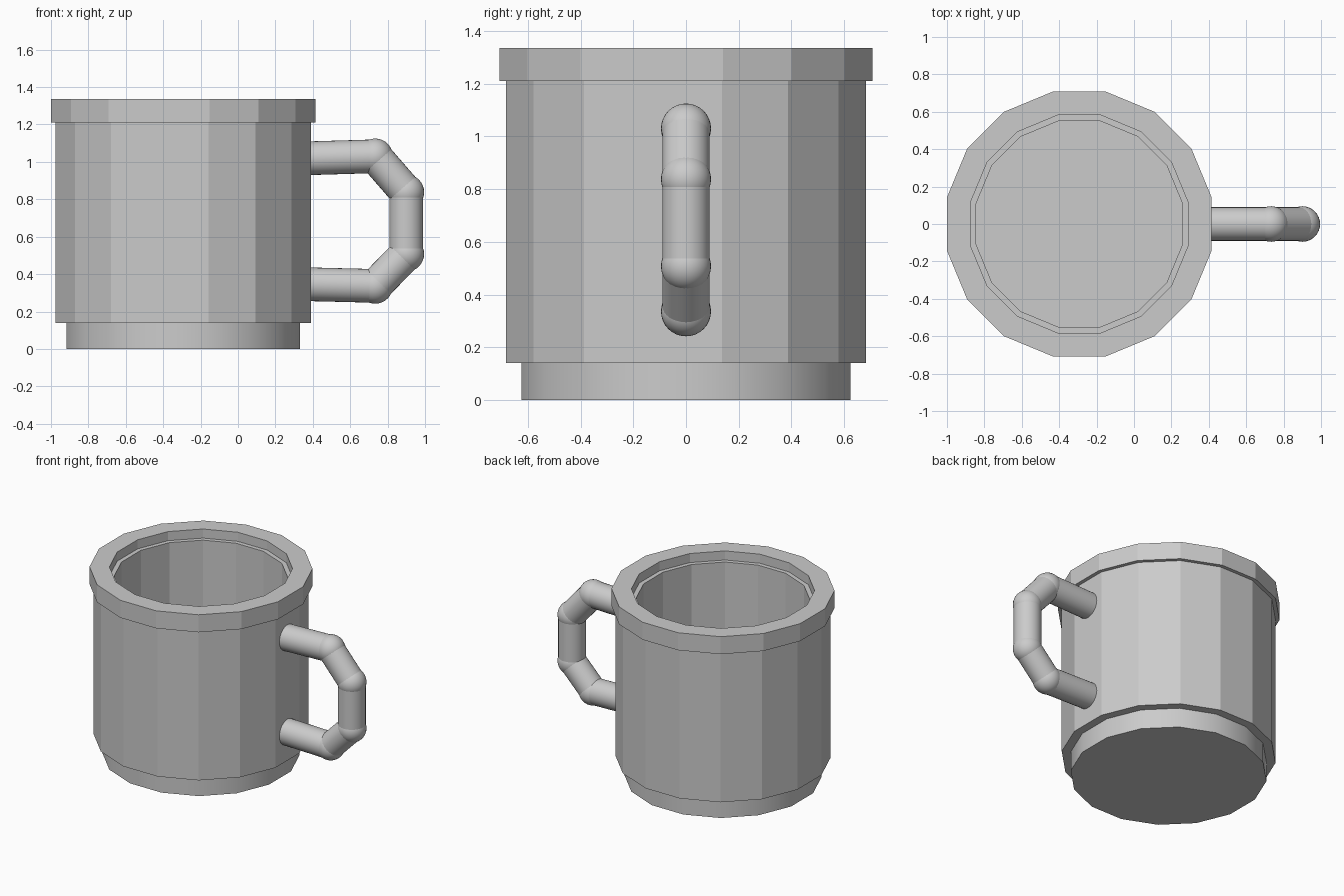
import bpy, bmesh, math
from mathutils import Vector

if "Cube" in bpy.data.objects:
    bpy.data.objects.remove(bpy.data.objects["Cube"])

CX = -0.2925          # mug axis
SIDES = 16


def finish(bm, name, angle=None):
    bmesh.ops.recalc_face_normals(bm, faces=bm.faces)
    me = bpy.data.meshes.new(name)
    bm.to_mesh(me)
    bm.free()
    ob = bpy.data.objects.new(name, me)
    bpy.context.collection.objects.link(ob)
    if angle:
        bpy.ops.object.select_all(action='DESELECT')
        ob.select_set(True)
        bpy.context.view_layer.objects.active = ob
        bpy.ops.object.shade_smooth_by_angle(angle=math.radians(angle))
    return ob


def lathe(name, profile, closed, angle=None):
    """Sweep (radius, z) points round the mug axis; open profiles get end caps."""
    bm = bmesh.new()
    rings = []
    for r, z in profile:
        ring = []
        for i in range(SIDES):
            a = (i + 0.5) * math.tau / SIDES
            ring.append(bm.verts.new((CX + r * math.cos(a), r * math.sin(a), z)))
        rings.append(ring)
    pairs = list(zip(rings, rings[1:]))
    if closed:
        pairs.append((rings[-1], rings[0]))
    else:
        bm.faces.new(rings[0])
        bm.faces.new(rings[-1])
    for a, b in pairs:
        for i in range(SIDES):
            j = (i + 1) % SIDES
            bm.faces.new((a[i], a[j], b[j], b[i]))
    return finish(bm, name, angle)


# Foot: solid disc that also forms the floor of the cup
lathe("foot", [(0.637, 0), (0.637, 0.14), (0.58, 0.14), (0.58, 0.17)], False, 40)

# Body: faceted tube wall
lathe("body", [(0.696, 0.14), (0.696, 1.21), (0.66, 1.27), (0.562, 1.27), (0.562, 0.14)], True)

# Rim: thicker band round the top
lathe("rim", [(0.722, 1.21), (0.722, 1.335), (0.593, 1.335), (0.593, 1.21)], True)

# Handle: straight tubes with ball joints at the corners
path = [Vector((x, 0, z)) for x, z in
        [(0.33, 1.018), (0.733, 1.03), (0.9, 0.838), (0.9, 0.508), (0.733, 0.337), (0.33, 0.347)]]
for n, (a, b) in enumerate(zip(path, path[1:]), 1):
    bm = bmesh.new()
    d = b - a
    bmesh.ops.create_cone(bm, cap_ends=True, segments=32, radius1=0.09, radius2=0.09, depth=d.length)
    bmesh.ops.rotate(bm, verts=bm.verts, matrix=d.to_track_quat('Z', 'Y').to_matrix())
    bmesh.ops.translate(bm, verts=bm.verts, vec=(a + b) / 2)
    finish(bm, f"handle_tube_{n}", 40)
for n, p in enumerate(path[1:-1], 1):
    bm = bmesh.new()
    bmesh.ops.create_uvsphere(bm, u_segments=32, v_segments=16, radius=0.095)
    bmesh.ops.translate(bm, verts=bm.verts, vec=p)
    finish(bm, f"handle_joint_{n}", 40)
